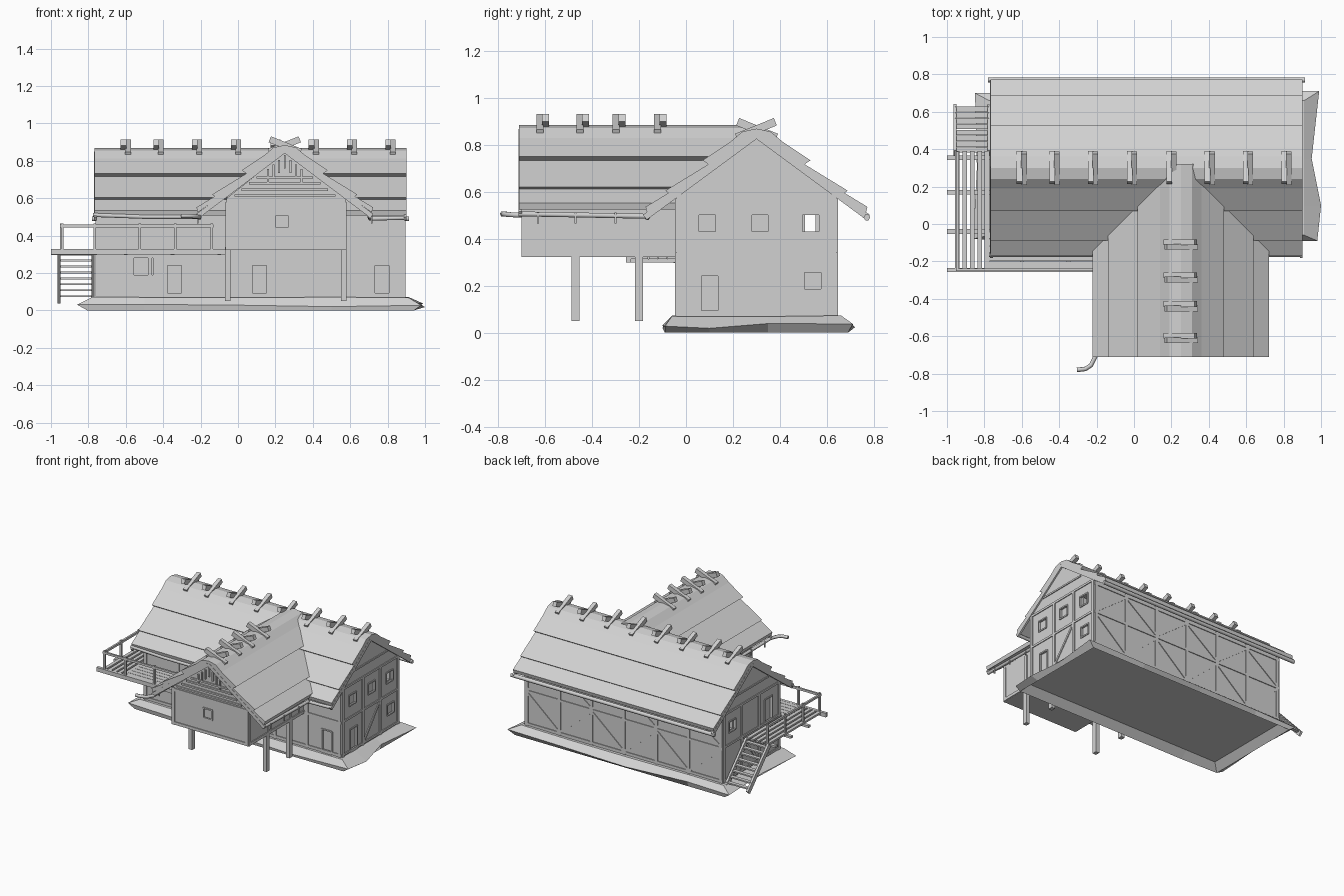
import bpy, bmesh, random
from mathutils import Vector, Matrix

random.seed(4)
if "Cube" in bpy.data.objects:
    bpy.data.objects.remove(bpy.data.objects["Cube"])

GREY = (0.64, 0.64, 0.64, 1)
mat = bpy.data.materials.new("plain grey")
mat.use_nodes = True
mat.diffuse_color = GREY
mat.node_tree.nodes["Principled BSDF"].inputs["Base Color"].default_value = GREY

X, Y, Z = Vector((1, 0, 0)), Vector((0, 1, 0)), Vector((0, 0, 1))
MID_Y, MID_X = 0.30, 0.25          # ridge lines of house and wing
LEFT, RIGHT, FRONT, BACK = -0.755, 0.89, -0.04, 0.64
WL, WR, WF = -0.06, 0.575, -0.695  # wing walls
FLOOR = 0.322                      # underside of the wing


def finish(name, bm):
    bmesh.ops.recalc_face_normals(bm, faces=bm.faces)
    me = bpy.data.meshes.new(name)
    bm.to_mesh(me)
    bm.free()
    me.materials.append(mat)
    ob = bpy.data.objects.new(name, me)
    bpy.context.collection.objects.link(ob)
    return ob


def beam(bm, p, q, w, d, side):
    """Bar from p to q, d thick along side and w wide across it."""
    p, q, side = Vector(p), Vector(q), Vector(side)
    run = q - p
    across = side.cross(run.normalized())
    m = Matrix((across * w, side * d, run)).transposed().to_4x4()
    m.translation = (p + q) / 2
    bmesh.ops.create_cube(bm, size=1, matrix=m)


def beams(name, items):
    bm = bmesh.new()
    for item in items:
        beam(bm, *item)
    return finish(name, bm)


def prism(name, outline, axis, a, b):
    bm = bmesh.new()
    ends = [[bm.verts.new((t, u, v) if axis == "x" else (u, t, v)) for u, v in outline] for t in (a, b)]
    bm.faces.new(ends[0])
    bm.faces.new(ends[1])
    for i in range(len(outline)):
        j = (i + 1) % len(outline)
        bm.faces.new((ends[0][i], ends[0][j], ends[1][j], ends[1][i]))
    return finish(name, bm)


def pipe(name, points, radius):
    cu = bpy.data.curves.new(name, "CURVE")
    cu.dimensions = "3D"
    cu.bevel_depth, cu.bevel_resolution, cu.use_fill_caps = radius, 1, True
    sp = cu.splines.new("POLY")
    sp.points.add(len(points) - 1)
    for pt, co in zip(sp.points, points):
        pt.co = (*co, 1)
    cu.materials.append(mat)
    ob = bpy.data.objects.new(name, cu)
    bpy.context.collection.objects.link(ob)


# Rough stone base: sunken underside, foot, ragged lip, slope up to the walls
bm = bmesh.new()
outer = [(-0.86, -0.08), (-0.5, -0.1), (0, -0.09), (0.5, -0.1), (0.98, -0.09), (1.0, 0.1), (0.95, 0.35),
         (0.99, 0.71), (0.5, 0.71), (0, 0.72), (-0.5, 0.7), (-0.85, 0.7), (-0.84, 0.3)]
rings = []
for grow, height, jitter in ((0, 0.05, 0), (0.05, 0, 0), (1, 0.028, 0.012), (0.02, 0.07, 0.004)):
    rings.append([bm.verts.new((min(max(x, LEFT - grow), RIGHT + grow), min(max(y, FRONT - grow), BACK + grow),
                                height + random.uniform(-jitter, jitter))) for x, y in outer])
for lower, upper in zip(rings, rings[1:]):
    for i in range(len(outer)):
        j = (i + 1) % len(outer)
        bm.faces.new((lower[i], lower[j], upper[j], upper[i]))
bm.faces.new(rings[0])
bm.faces.new(rings[-1])
finish("stone_base", bm)

# House and wing walls
house = prism("house_walls", [(FRONT, 0.055), (BACK, 0.055), (BACK, 0.585), (MID_Y, 0.83), (FRONT, 0.585)],
              "x", LEFT, RIGHT)
wing = prism("wing_walls", [(WL, FLOOR), (WR, FLOOR), (WR, 0.6), (MID_X, 0.845), (WL, 0.6)], "y", WF, FRONT)

# Openings: recess in the wall plus a frame; u runs along the wall
gable_openings = [(0.09, 0.465, 0.08, 0.08), (0.315, 0.465, 0.08, 0.08), (0.53, 0.465, 0.08, 0.08),
                  (0.54, 0.22, 0.08, 0.08), (0.102, 0.16, 0.08, 0.17)]
front_openings = [(-0.505, 0.235, 0.11, 0.1), (-0.34, 0.16, 0.085, 0.17), (0.115, 0.16, 0.085, 0.17),
                  (0.77, 0.16, 0.085, 0.17)]
deck_openings = [(0.1, 0.42, 0.09, 0.18), (0.53, 0.465, 0.08, 0.08)]
wing_openings = [(0.235, 0.475, 0.075, 0.075)]


def carve(wall, cut):
    cutter = finish("cutter", cut)
    cutter.hide_render = True
    mod = wall.modifiers.new("openings", "BOOLEAN")
    mod.operation, mod.object = "DIFFERENCE", cutter
    bpy.context.view_layer.objects.active = wall
    bpy.ops.object.modifier_apply(modifier=mod.name)
    bpy.data.objects.remove(cutter)


def openings(name, wall, spec, at, out):
    cut, frame = bmesh.new(), bmesh.new()
    along = X if out.y else Y
    for u, z, w, h in spec:
        c = at + along * u + Z * z
        beam(cut, c - Z * h / 2, c + Z * h / 2, w, 0.03, out)
        for s in (-1, 1):
            side, rise = along * s * w / 2, Z * s * h / 2
            beam(frame, c + side - Z * h / 2, c + side + Z * h / 2, 0.01, 0.012, out)
            beam(frame, c - along * w / 2 + rise, c + along * w / 2 + rise, 0.01, 0.012, out)
    carve(wall, cut)
    finish(name, frame)


openings("gable_frames", house, gable_openings, X * RIGHT, X)
openings("deck_side_frames", house, deck_openings, X * LEFT, -X)
openings("front_frames", house, front_openings, Y * FRONT, -Y)
openings("wing_window_frame", wing, wing_openings, Y * WF, -Y)
see_through = bmesh.new()
beam(see_through, (-1, 0.528, 0.465), (1, 0.528, 0.465), 0.045, 0.07, Z)
carve(house, see_through)

# Half timbering
T = 0.012
timber = []
for x, out in ((RIGHT, X), (LEFT, -X)):
    timber += [((x, y, 0.07), (x, y, 0.58), 0.024, T, out) for y in (-0.027, 0.212, 0.42, 0.627)]
    timber += [((x, FRONT, z), (x, BACK, z), 0.016, T, out) for z in (0.085, 0.335, 0.58)]
    timber += [((x, 0.1, 0.67), (x, 0.5, 0.67), 0.012, T, out)]
    timber += [((x, 0.22, 0.09), (x, 0.41, 0.32), 0.016, T, out)]
bays = [LEFT + 0.015 + i * (RIGHT - LEFT - 0.03) / 6 for i in range(7)]
for i, x in enumerate(bays):
    timber.append(((x, BACK, 0.07), (x, BACK, 0.57), 0.024, T, Y))
    timber.append(((x, FRONT, 0.07), (x, FRONT, 0.57), 0.02, T, -Y))
    if i < 6:
        n = bays[i + 1]
        a, b = (x, n) if i % 2 else (n, x)
        timber.append(((a, BACK, 0.09), (b, BACK, 0.32), 0.018, T, Y))
        timber.append(((b, BACK, 0.34), (a, BACK, 0.54), 0.018, T, Y))
for y, out in ((FRONT, -Y), (BACK, Y)):
    timber += [((LEFT, y, z), (RIGHT, y, z), 0.018, T, out) for z in (0.085, 0.33, 0.55)]
beams("house_timbers", timber)

timber = [((x, WF, FLOOR), (x, WF, 0.6), 0.022, T, Y) for x in (WL + 0.01, WR - 0.01)]
timber += [((WL, WF, z), (WR, WF, z), 0.022, T, Y) for z in (FLOOR + 0.012, 0.585)]
timber += [((x, y, FLOOR), (x, y, 0.58), 0.022, T, X) for x in (WL, WR) for y in (-0.685, -0.46, -0.2)]
timber += [((x, WF, FLOOR + 0.012), (x, FRONT, FLOOR + 0.012), 0.022, T, X) for x in (WL, WR)]
beams("wing_timbers", timber)

# Lapped boards and hanging slats in the wing gable
boards = [((MID_X - r, WF, z), (MID_X + r, WF, z), 0.012, 0.02, Y)
          for r, z in ((0.27, 0.615), (0.23, 0.645), (0.19, 0.68), (0.15, 0.71))]
for i in range(-3, 4):
    x, top = MID_X + i * 0.03, 0.83 - abs(i) * 0.025
    boards.append(((x, WF - 0.004, top - 0.07), (x, WF - 0.004, top), 0.01, 0.014, Y))
beams("wing_gable_boards", boards)

# Posts that carry the wing
beams("wing_posts", [((x, y, 0.05), (x, y, 0.34), 0.03, 0.035, Y) for x in (-0.055, 0.565) for y in (-0.47, -0.2)])

# Stepped thatch roofs: half profile from ridge to eave, with undercut laps
half = [(0.06, 0.855), (0.11, 0.813), (0.23, 0.733), (0.205, 0.716), (0.388, 0.604), (0.375, 0.594),
        (0.472, 0.535), (0.465, 0.508)]


def roof(name, mid, lift, axis, a, b):
    right = [(mid + d, z + lift) for d, z in half]
    left = [(mid - d, z + lift) for d, z in reversed(half)]
    prism(name, [(mid, 0.868 + lift)] + right + [(mid, 0.835 + lift)] + left, axis, a, b)


roof("house_roof", MID_Y, 0, "x", -0.768, 0.9)
roof("wing_roof", MID_X, 0.016, "y", -0.71, 0.32)

# Bargeboards under the gable edges
barge = []
for s in (-1, 1):
    for x in (-0.762, 0.894):
        barge.append(((x, MID_Y + s * 0.475, 0.49), (x, MID_Y, 0.84), 0.026, 0.014, X))
    barge.append(((MID_X + s * 0.465, -0.705, 0.505), (MID_X, -0.705, 0.856), 0.026, 0.014, Y))
beams("bargeboards", barge)

# Crossed ridge clamps
clamps = []
for s in (-1, 1):
    for x in (-0.6, -0.425, -0.22, -0.01, 0.2, 0.405, 0.61, 0.815):
        x += s * 0.012
        clamps.append(((x, MID_Y - s * 0.085, 0.83), (x, MID_Y + s * 0.08, 0.897), 0.034, 0.03, X))
    for y in (-0.61, -0.44, -0.285, -0.11):
        y += s * 0.012
        clamps.append(((MID_X - s * 0.085, y, 0.848), (MID_X + s * 0.08, y, 0.915), 0.034, 0.03, Y))
beams("ridge_clamps", clamps)

# Gutters and the curved spout
pipe("back_gutter", [(-0.78, 0.77, 0.49), (0.915, 0.77, 0.49)], 0.014)
pipe("front_left_gutter", [(-0.775, -0.165, 0.51), (-0.5, -0.165, 0.5), (-0.2, -0.165, 0.5)], 0.012)
pipe("front_right_gutter", [(0.7, -0.165, 0.49), (0.9, -0.165, 0.495)], 0.012)
pipe("wing_right_gutter", [(0.705, -0.71, 0.505), (0.705, -0.17, 0.495)], 0.012)
pipe("wing_left_gutter", [(-0.207, -0.17, 0.495), (-0.207, -0.71, 0.5), (-0.23, -0.755, 0.502),
                          (-0.26, -0.775, 0.505), (-0.305, -0.78, 0.505)], 0.012)
beams("gutter_hooks", [((x, y, 0.465), (x, y, 0.51), 0.008, 0.008, Y)
                       for x in (-0.215, 0.715) for y in (-0.63, -0.47, -0.3)])

# Deck around the left and front, on crossbars
deck = [((x, -0.24, 0.32), (x, 0.39, 0.32), 0.026, 0.014, Z) for x in (-0.945, -0.905, -0.865, -0.825, -0.785)]
deck += [((-0.772, y, 0.32), (WL, y, 0.32), 0.037, 0.014, Z) for y in (-0.22, -0.18, -0.14, -0.1, -0.06)]
deck += [((-1.0, y, 0.305), (LEFT, y, 0.305), 0.025, 0.016, Z) for y in (0.355, 0.17, -0.04)]
deck += [((-1.0, -0.245, 0.313), (WL, -0.245, 0.313), 0.022, 0.03, Z)]
deck += [((x, -0.24, 0.305), (x, FRONT, 0.305), 0.02, 0.015, Z) for x in (-0.6, -0.35, -0.1)]
beams("deck", deck)

# Railing
rail = [((x, -0.245, 0.31), (x, -0.245, 0.465), 0.014, 0.014, Y) for x in (-0.94, -0.765, -0.525, -0.335, -0.14)]
rail += [((-0.945, y, 0.31), (-0.945, y, 0.465), 0.014, 0.014, Y) for y in (-0.04, 0.17, 0.38)]
rail += [((-0.95, -0.245, 0.45), (-0.13, -0.245, 0.45), 0.016, 0.014, Y),
         ((-0.945, -0.25, 0.45), (-0.945, 0.385, 0.45), 0.016, 0.014, X)]
beams("railing", rail)

# Stairs down to the back
stairs = [((x, 0.38, 0.315), (x, 0.63, 0.05), 0.035, 0.016, X) for x in (-0.957, -0.775)]
for i in range(8):
    t = (i + 0.5) / 8
    y, z = 0.38 + 0.25 * t, 0.315 - 0.255 * t
    stairs.append(((-0.957, y, z), (-0.775, y, z), 0.028, 0.01, Z))
beams("stairs", stairs)
